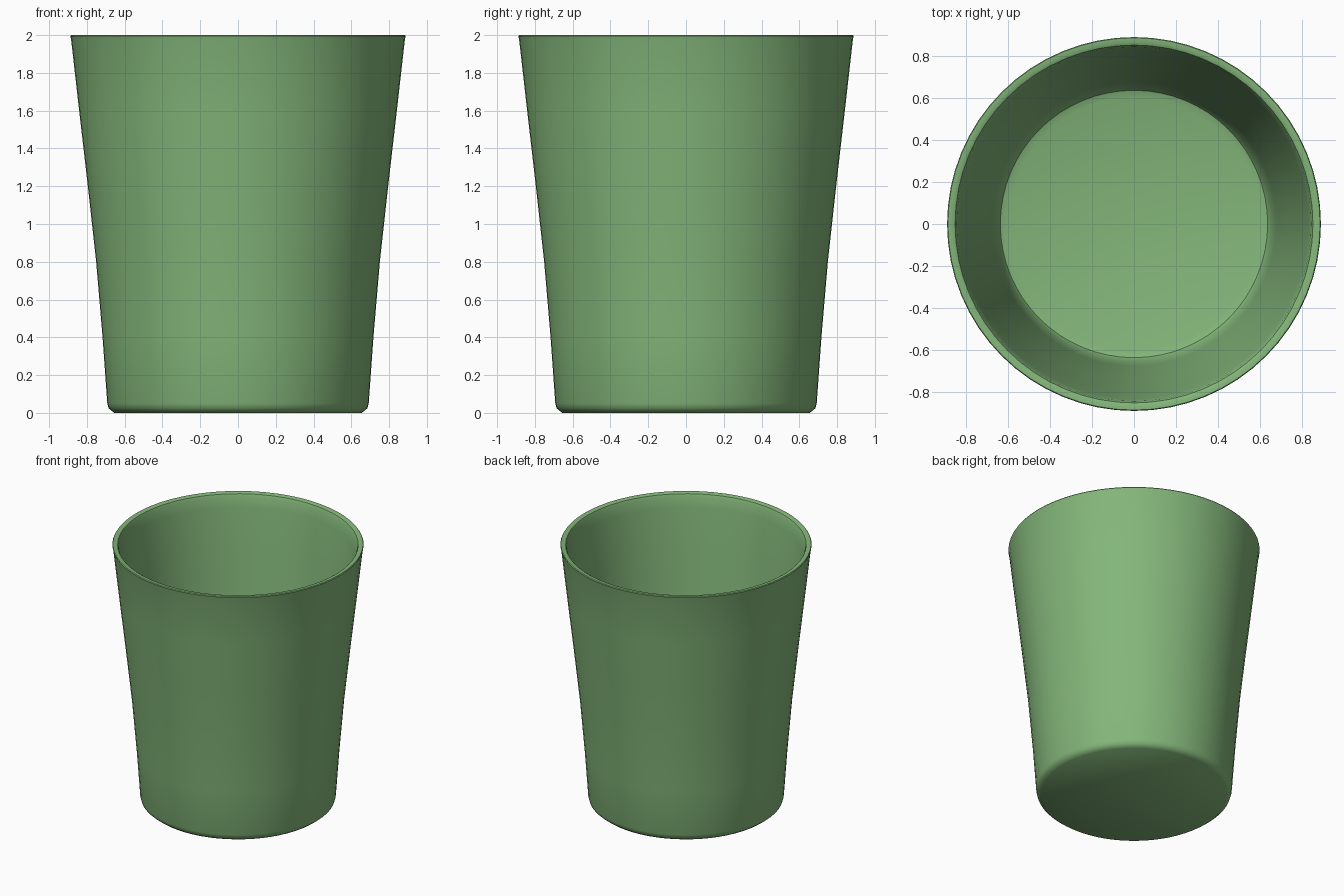
import bpy, bmesh, math

cube = bpy.data.objects.get("Cube")
if cube:
    bpy.data.objects.remove(cube, do_unlink=True)

SEGMENTS = 64

# Flat green for the whole cup
green = bpy.data.materials.new("soft green")
green.use_nodes = True
colour = (0.23, 0.47, 0.195, 1)
green.diffuse_color = colour
bsdf = green.node_tree.nodes["Principled BSDF"]
bsdf.inputs["Base Color"].default_value = colour
bsdf.inputs["Roughness"].default_value = 0.6

# Half profile (radius, height): underside, outer wall, rim, inner wall, floor
outer = [(0, 0.01), (0.655, 0.01), (0.672, 0.013), (0.685, 0.025), (0.692, 0.05),
         (0.717, 0.4), (0.751, 0.8), (0.795, 1.2), (0.841, 1.6), (0.884, 1.98)]
rim = [(0.888, 1.994), (0.884, 2.0), (0.862, 2.0), (0.85, 1.994), (0.842, 1.975)]
inner = [(0.83, 1.9), (0.797, 1.6), (0.752, 1.2), (0.708, 0.8), (0.675, 0.4),
         (0.65, 0.09), (0.635, 0.065), (0.6, 0.053), (0, 0.05)]
profile = [(r, z if z > 0.01 else 0.0) for r, z in outer + rim + inner]

# Spin the profile into a closed shell
bm = bmesh.new()
verts = [bm.verts.new((r, 0, z)) for r, z in profile]
edges = [bm.edges.new(pair) for pair in zip(verts, verts[1:])]
bmesh.ops.spin(bm, geom=verts + edges, axis=(0, 0, 1), cent=(0, 0, 0),
               angle=2 * math.pi, steps=SEGMENTS, use_merge=True)
bmesh.ops.remove_doubles(bm, verts=bm.verts[:], dist=0.0005)
bmesh.ops.recalc_face_normals(bm, faces=bm.faces[:])

mesh = bpy.data.meshes.new("cup")
bm.to_mesh(mesh)
bm.free()
mesh.materials.append(green)
cup = bpy.data.objects.new("cup", mesh)
bpy.context.collection.objects.link(cup)

# Smooth shading with crisp creases
bpy.ops.object.select_all(action="DESELECT")
cup.select_set(True)
bpy.context.view_layer.objects.active = cup
bpy.ops.object.shade_smooth_by_angle(angle=math.radians(40))
